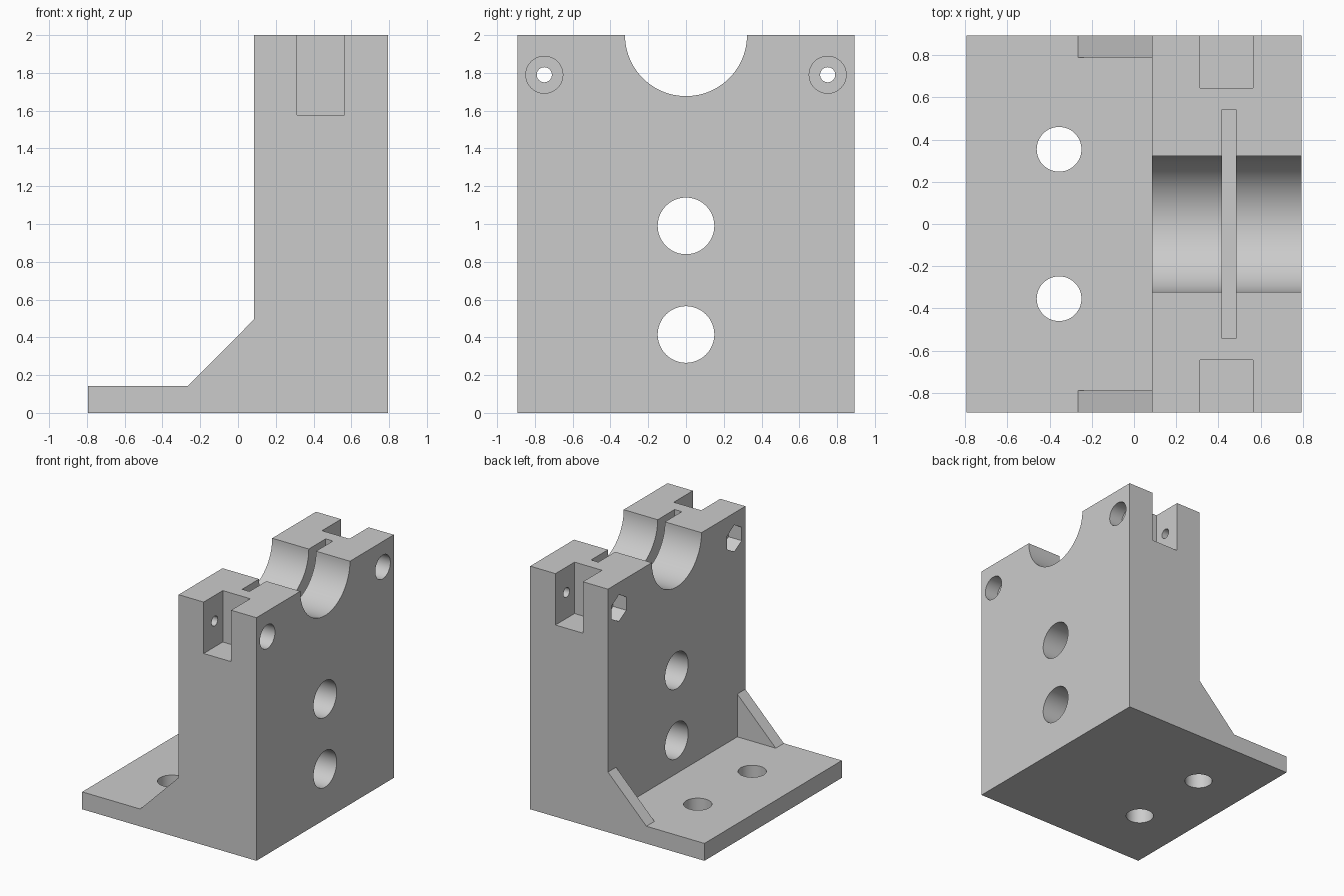
import bpy
import bmesh
from math import radians
from mathutils import Matrix, Vector

cube = bpy.data.objects.get("Cube")
if cube:
    bpy.data.objects.remove(cube, do_unlink=True)

grey = bpy.data.materials.new("plain_grey")
grey.use_nodes = True
colour = (0.6, 0.6, 0.6, 1)
grey.diffuse_color = colour
grey.node_tree.nodes["Principled BSDF"].inputs["Base Color"].default_value = colour

# Overall dimensions
HALF_X, HALF_Y, TOP = 0.793, 0.893, 2.0
WALL = 0.085          # face of the upright block above the base
PLATE = 0.143         # base plate thickness
OVER = 0.1            # cutter overshoot


def add_object(name, bm):
    bmesh.ops.recalc_face_normals(bm, faces=bm.faces)
    mesh = bpy.data.meshes.new(name)
    bm.to_mesh(mesh)
    bm.free()
    mesh.materials.append(grey)
    obj = bpy.data.objects.new(name, mesh)
    bpy.context.collection.objects.link(obj)
    return obj


def box(name, low, high):
    low, high = Vector(low), Vector(high)
    bm = bmesh.new()
    bmesh.ops.create_cube(bm, size=1, matrix=Matrix.Translation((low + high) / 2)
                          @ Matrix.Diagonal((*(high - low), 1)))
    return add_object(name, bm)


def rod(name, axis, start, end, a, b, radius, sides=48):
    """Prism along x (a, b are y, z) or along z (a, b are x, y)."""
    mid = (start + end) / 2
    if axis == "X":
        place = Matrix.Translation((mid, a, b)) @ Matrix.Rotation(radians(90), 4, "Y")
    else:
        place = Matrix.Translation((a, b, mid))
    # Hexagons along x get a point at the top
    if sides == 6:
        place = place @ Matrix.Rotation(radians(90 * (axis != "X")), 4, "Z")
    bm = bmesh.new()
    bmesh.ops.create_cone(bm, cap_ends=True, segments=sides, radius1=radius,
                          radius2=radius, depth=end - start, matrix=place)
    # Turn the hexagon if its first corner is not on the vertical axis
    if sides == 6 and max(v.co.z for v in bm.verts) < b + radius * 0.95:
        bmesh.ops.rotate(bm, verts=bm.verts, cent=(mid, a, b),
                         matrix=Matrix.Rotation(radians(30), 3, "X"))
    return add_object(name, bm)


# Bracket body: side profile extruded across the full depth
profile = [(-HALF_X, 0), (HALF_X, 0), (HALF_X, TOP), (WALL, TOP),
           (WALL, 0.495), (-0.265, PLATE), (-HALF_X, PLATE)]
bm = bmesh.new()
face = bm.faces.new([bm.verts.new((x, -HALF_Y, z)) for x, z in profile])
moved = bmesh.ops.extrude_face_region(bm, geom=[face])["geom"]
bmesh.ops.translate(bm, vec=(0, 2 * HALF_Y, 0),
                    verts=[g for g in moved if isinstance(g, bmesh.types.BMVert)])
body = add_object("bearing_bracket", bm)

# Space between the two gussets, shaft saddle and plate slot
cutters = [
    box("gusset_gap", (-1, -0.788, PLATE), (WALL, 0.788, 0.8)),
    rod("shaft_saddle", "X", WALL - OVER, HALF_X + OVER, 0, TOP, 0.323, 96),
    box("plate_slot", (0.418, -0.543, 1.457), (0.484, 0.543, TOP + OVER)),
]

# Two large holes through the upright
for z in (0.415, 0.99):
    cutters.append(rod("upright_hole", "X", WALL - 0.6, HALF_X + OVER, 0, z, 0.15))

# Mirrored pockets, bolt holes, counterbores, nut traps and base holes
for side in (-1, 1):
    y0, y1 = sorted((side * 0.645, side * (HALF_Y + OVER)))
    y = side * 0.75
    cutters += [
        box("end_pocket", (0.313, y0, 1.577), (0.563, y1, TOP + OVER)),
        rod("bolt_hole", "X", WALL - OVER, HALF_X + OVER, y, 1.79, 0.04, 32),
        rod("counterbore", "X", HALF_X - 0.12, HALF_X + OVER, y, 1.79, 0.098),
        rod("nut_trap", "X", WALL - OVER, WALL + 0.12, y, 1.79, 0.11, 6),
        rod("base_hole", "Z", -OVER, PLATE + OVER, -0.355, side * 0.354, 0.106),
    ]

# Cut everything out, then bake the result
for cutter in cutters:
    cutter.hide_render = True
    cut = body.modifiers.new(cutter.name, "BOOLEAN")
    cut.operation, cut.solver, cut.object = "DIFFERENCE", "EXACT", cutter
bpy.context.view_layer.update()
graph = bpy.context.evaluated_depsgraph_get()
baked = bpy.data.meshes.new_from_object(body.evaluated_get(graph))
body.modifiers.clear()
body.data = baked
for cutter in cutters:
    bpy.data.objects.remove(cutter, do_unlink=True)

# Smooth the round holes, keep the machined edges sharp
bpy.ops.object.select_all(action="DESELECT")
body.select_set(True)
bpy.context.view_layer.objects.active = body
bpy.ops.object.shade_smooth_by_angle(angle=radians(30))
